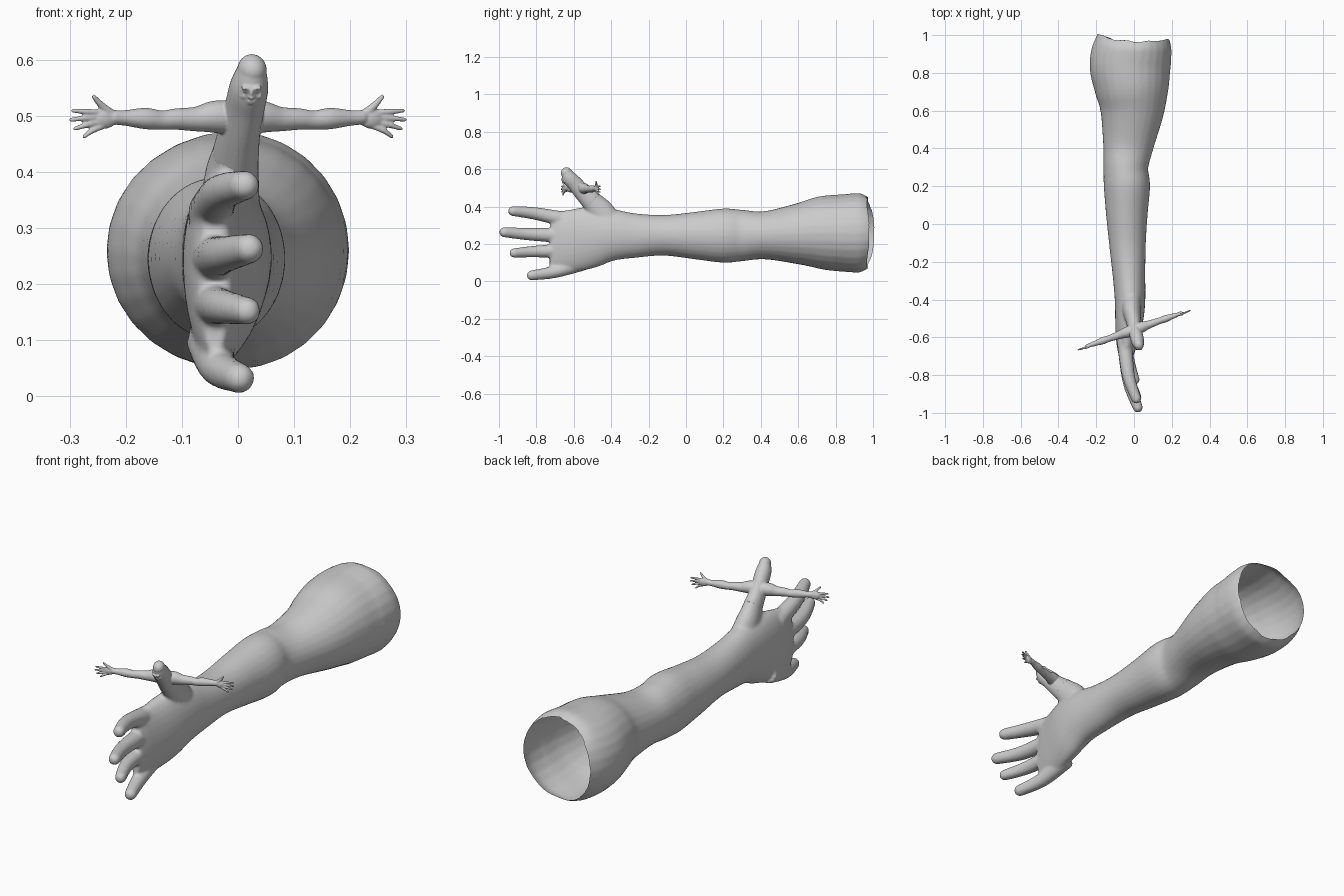
import bpy, bmesh, math
from mathutils import Vector, Matrix

cube = bpy.data.objects.get("Cube")
if cube:
    bpy.data.objects.remove(cube, do_unlink=True)

skin = bpy.data.materials.new("grey_clay")
skin.use_nodes = True
GREY = (0.6, 0.6, 0.6, 1)
skin.diffuse_color = GREY
skin.node_tree.nodes["Principled BSDF"].inputs["Base Color"].default_value = GREY


def spline(rows, steps):
    """Smoothly interpolate rows of (x, y, z, half width, half height)."""
    out = []
    for i in range(len(rows) - 1):
        p = [rows[max(i - 1, 0)], rows[i], rows[i + 1], rows[min(i + 2, len(rows) - 1)]]
        for s in range(steps):
            t = s / steps
            out.append([0.5 * (2 * b + (c - a) * t + (2 * a - 5 * b + 4 * c - d) * t * t
                               + (3 * b - a - 3 * c + d) * t ** 3)
                        for a, b, c, d in zip(*p)])
    out.append(list(rows[-1]))
    return out


def ball(bm, centre, scale, rot=None):
    m = Matrix.Translation(centre) @ (rot or Matrix()) @ Matrix.Diagonal((*scale, 1))
    bmesh.ops.create_uvsphere(bm, u_segments=20, v_segments=12, radius=1, matrix=m)


def sweep(bm, rows, sides=24, steps=5, round_tip=True):
    """Closed elliptical tube through the rows, with a rounded tip."""
    rows = spline(rows, steps)
    pts = [Vector(r[:3]) for r in rows]
    rings = []
    for i, r in enumerate(rows):
        t = (pts[min(i + 1, len(pts) - 1)] - pts[max(i - 1, 0)]).normalized()
        a = t.cross(Vector((0, 0, 1))).normalized()
        b = a.cross(t)
        rings.append([bm.verts.new(pts[i] + a * r[3] * math.cos(k * math.tau / sides)
                                   + b * r[4] * math.sin(k * math.tau / sides))
                      for k in range(sides)])
    faces = [bm.faces.new(rings[0]), bm.faces.new(rings[-1])]
    for lo, hi in zip(rings, rings[1:]):
        for k in range(sides):
            n = (k + 1) % sides
            faces.append(bm.faces.new((lo[k], lo[n], hi[n], hi[k])))
    bmesh.ops.recalc_face_normals(bm, faces=faces)
    if round_tip:
        w, h = rows[-1][3:]
        rot = Matrix((a, t, b)).transposed().to_4x4()
        ball(bm, pts[-1], (w, (w + h) / 2, h), rot)


def apply(obj, kind, **settings):
    mod = obj.modifiers.new(kind.lower(), kind)
    for key, value in settings.items():
        setattr(mod, key, value)
    bpy.ops.object.select_all(action='DESELECT')
    obj.select_set(True)
    bpy.context.view_layer.objects.active = obj
    bpy.ops.object.modifier_apply(modifier=mod.name)


def fuse(name, bm, voxel):
    """Blend all overlapping pieces into one skin."""
    mesh = bpy.data.meshes.new(name)
    bm.to_mesh(mesh)
    bm.free()
    obj = bpy.data.objects.new(name, mesh)
    bpy.context.collection.objects.link(obj)
    apply(obj, 'REMESH', mode='VOXEL', voxel_size=voxel)
    return obj


def finish(obj, rounds):
    apply(obj, 'SMOOTH', factor=0.5, iterations=rounds)
    obj.data.materials.clear()
    obj.data.materials.append(skin)
    obj.data.polygons.foreach_set("material_index", [0] * len(obj.data.polygons))
    obj.select_set(True)
    bpy.ops.object.shade_smooth()


# Arm and palm: y, left x, right x, bottom z, top z
profile = [
    (1.0, -.19, .185, .065, .455), (.94, -.215, .2, .048, .472), (.84, -.235, .195, .052, .466),
    (.72, -.21, .185, .065, .455), (.6, -.18, .16, .09, .418), (.42, -.165, .105, .118, .375),
    (.3, -.162, .075, .108, .383), (.2, -.16, .085, .1, .39), (.05, -.148, .072, .118, .372),
    (-.12, -.13, .062, .138, .355), (-.28, -.112, .06, .125, .365), (-.4, -.102, .06, .108, .388),
    (-.5, -.1, .05, .075, .4), (-.6, -.097, .025, .052, .385), (-.68, -.085, .003, .052, .372),
    (-.725, -.068, -.012, .07, .355)]
bm = bmesh.new()
sweep(bm, [((l + r) / 2, y, (b + t) / 2, (r - l) / 2, (t - b) / 2) for y, l, r, b, t in profile],
      sides=28, round_tip=False)

# Fingers: base, middle joint and tip, curling towards the palm side
fingers = [((-.05, -.62, .325), (-.03, -.8, .362), (.012, -.925, .376), .034),
           ((-.05, -.62, .245), (-.028, -.83, .252), (.02, -.972, .263), .034),
           ((-.05, -.62, .165), (-.03, -.8, .16), (.016, -.92, .152), .032),
           ((-.052, -.55, .1), (-.035, -.7, .052), (.003, -.825, .032), .034)]
for base, joint, tip, r in fingers:
    sweep(bm, [(*base, r * 1.2, r * 1.25), (*joint, r, r), (*tip, r * .8, r * .8)])

# Root of the thumb and the flesh round it
thumb = [(-.01, -.4, .3, .05, .07), (-.012, -.455, .375, .05, .068), (-.004, -.505, .43, .041, .056),
         (.004, -.555, .478, .036, .046), (.013, -.592, .52, .035, .042),
         (.02, -.622, .552, .034, .039), (.025, -.64, .582, .026, .029)]
sweep(bm, thumb[:4])
arm = fuse("arm_and_hand", bm, 0.007)

# Open the cut end and bow its rim
bm = bmesh.new()
bm.from_mesh(arm.data)
bm.normal_update()
cap = [f for f in bm.faces if f.normal.y > .8 and f.calc_center_median().y > .96]
bmesh.ops.delete(bm, geom=cap, context='FACES')
for v in bm.verts:
    if v.co.y > .9:
        fade = (v.co.y - .9) * 10
        v.co.y -= fade * (.03 * ((v.co.z - .26) / .2) ** 2 + .006 * math.sin(v.co.x * 25 - 2) ** 2)
bm.to_mesh(arm.data)
bm.free()
finish(arm, 10)

# Thumb figure: body and head
bm = bmesh.new()
sweep(bm, thumb[2:])

# Face on the pad of the thumb
out = Vector((0, -.84, -.54)).normalized()
up = Vector((0, -.54, .84)).normalized()
tilt = Matrix((Vector((1, 0, 0)), -out, up)).transposed().to_4x4()
head = Vector((.024, -.626, .56))


def feature(x, height, depth, size):
    ball(bm, head + Vector((x, 0, 0)) + up * height + out * depth, size, tilt)


feature(0, -.004, .02, (.021, .02, .028))
feature(0, .002, .04, (.0035, .005, .009))
feature(0, -.006, .042, (.0055, .005, .004))
feature(0, -.015, .038, (.009, .005, .0025))
feature(0, -.02, .037, (.008, .005, .003))
feature(0, -.029, .033, (.008, .006, .004))
for side in (-1, 1):
    feature(side * .01, .011, .036, (.009, .006, .003))
    feature(side * .01, .004, .035, (.006, .005, .003))
    feature(side * .013, -.008, .033, (.006, .006, .006))

# Outstretched arms with small hands
for side in (-1, 1):
    def at(x, z, r, fore=0):
        return (side * x, -.56 + side * x * .35 + fore, z, r, r)

    sweep(bm, [at(0, .495, .03), at(.04, .498, .029), at(.075, .494, .022), at(.11, .494, .019),
               at(.135, .492, .017), at(.165, .495, .019), at(.2, .496, .014), at(.22, .497, .013)])
    x, y, z, _, _ = at(.238, .495, 0)
    ball(bm, (x, y, z), (.024, .011, .018), Matrix.Rotation(.34, 4, 'Z'))
    tips = [(.294, .509), (.297, .493), (.29, .477), (.274, .463)]
    for k, (tx, tz) in enumerate(tips):
        root = .505 - k * .007
        sweep(bm, [at(.235, root, .006), at((.245 + tx) / 2, (root + tz) / 2, .0052, -.004),
                   at(tx, tz, .0038, -.002)], sides=12)
    sweep(bm, [at(.222, .5, .009), at(.243, .518, .0065, -.005), at(.257, .534, .004, -.01)], sides=12)
figure = fuse("thumb_figure", bm, 0.0024)
finish(figure, 3)
